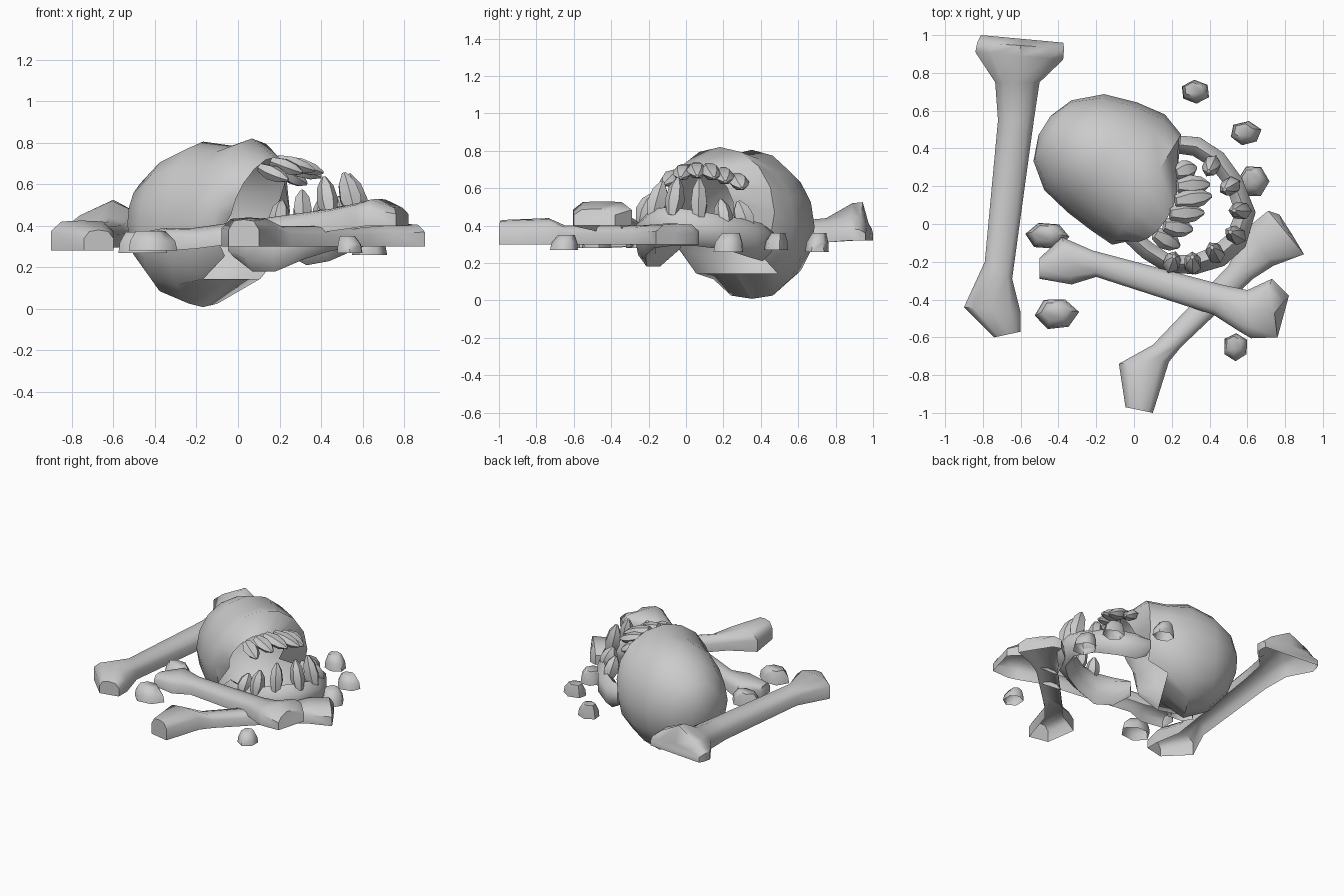
import bpy, bmesh, math, random
from mathutils import Vector

if "Cube" in bpy.data.objects:
    bpy.data.objects.remove(bpy.data.objects["Cube"])

random.seed(4)
bone_mat = bpy.data.materials.new("bone_grey")
bone_mat.diffuse_color = (0.6, 0.6, 0.6, 1)
bone_mat.use_nodes = True
bone_mat.node_tree.nodes["Principled BSDF"].inputs["Base Color"].default_value = bone_mat.diffuse_color


def loft(name, rings, closed=True, cap_start=True, cap_end=True, angle=40, drop=None):
    """Skin a list of equal-length point rings into one object; drop removes faces by a rule."""
    bm = bmesh.new()
    vs = [[bm.verts.new(p) for p in r] for r in rings]
    n = len(rings[0])
    for a, b in zip(vs, vs[1:]):
        for i in range(n if closed else n - 1):
            j = (i + 1) % n
            bm.faces.new((a[i], a[j], b[j], b[i]))
    if cap_start:
        bm.faces.new(vs[0][::-1])
    if cap_end:
        bm.faces.new(vs[-1])
    bmesh.ops.remove_doubles(bm, verts=bm.verts, dist=0.0005)
    bmesh.ops.recalc_face_normals(bm, faces=bm.faces)
    if drop:
        bmesh.ops.delete(bm, geom=[f for f in bm.faces if drop(f)], context='FACES')
    if not (closed and cap_start):  # open shells face upward
        bm.normal_update()
        if sum(f.normal.z * f.calc_area() for f in bm.faces) < 0:
            bmesh.ops.reverse_faces(bm, faces=bm.faces)
    me = bpy.data.meshes.new(name)
    bm.to_mesh(me)
    bm.free()
    ob = bpy.data.objects.new(name, me)
    bpy.context.collection.objects.link(ob)
    me.materials.append(bone_mat)
    bpy.context.view_layer.objects.active = ob
    ob.select_set(True)
    bpy.ops.object.shade_smooth_by_angle(angle=math.radians(angle))
    ob.select_set(False)
    return ob


# Cranium: hollow shell of rings along the facing direction, cut by a slope underneath
FACE = Vector((0.845, -0.53, 0))
SIDE = Vector((0.53, 0.845, 0))
N = 16


def slope(s):
    return max(0, (s + 0.34) * 0.85)


def skull_ring(s, t, w, z0, z1, push=0.0):
    ring = []
    for i in range(N):
        a = 2 * math.pi * i / N
        up = math.sin(a)
        p = FACE * (s + push * max(0, up + 0.4)) + SIDE * (t + w * math.cos(a))
        p.z = max((z0 + z1) / 2 + (z1 - z0) / 2 * up, slope(s))
        ring.append(p)
    return ring


def in_opening(f):
    """Faces lying on the cut slope or under the lip."""
    s = f.calc_center_median().dot(FACE)
    if s < -0.31:
        return False
    on_cut = all(abs(v.co.z - slope(v.co.dot(FACE))) < 0.003 for v in f.verts)
    return on_cut or (s > -0.035 and f.calc_center_median().z < 0.37)


loft("cranium", [
    skull_ring(-0.68, 0.19, 0.06, 0.34, 0.50),
    skull_ring(-0.63, 0.19, 0.19, 0.20, 0.62),
    skull_ring(-0.50, 0.20, 0.30, 0.06, 0.73),
    skull_ring(-0.33, 0.21, 0.345, -0.005, 0.805),
    skull_ring(-0.17, 0.215, 0.365, 0.03, 0.785),
    skull_ring(-0.04, 0.19, 0.345, 0.12, 0.82),
    skull_ring(0.00, 0.12, 0.20, 0.33, 0.73, 0.095),    # upper lip
], cap_end=False, angle=48, drop=in_opening)

# Jaw: flattened tube around a horseshoe (x, y, z low, z high, half width)
jaw_path = [(0.24, 0.42, .26, .40, .055), (0.33, 0.41, .21, .41, .06), (0.44, 0.34, .23, .43, .058),
            (0.53, 0.22, .27, .45, .055), (0.59, 0.06, .29, .48, .062), (0.54, -0.09, .29, .50, .068),
            (0.45, -0.17, .28, .49, .068), (0.32, -0.215, .24, .46, .06), (0.18, -0.21, .18, .43, .055),
            (0.07, -0.14, .18, .40, .055), (-0.02, -0.06, .25, .37, .05)]
rings = []
for i, (x, y, z0, z1, w) in enumerate(jaw_path):
    a, b = jaw_path[max(i - 1, 0)], jaw_path[min(i + 1, len(jaw_path) - 1)]
    side = Vector((b[1] - a[1], a[0] - b[0], 0)).normalized()
    c = Vector((x, y, (z0 + z1) / 2))
    rings.append([c + side * w * math.cos(k * math.pi / 3 + 0.52)
                  + Vector((0, 0, (z1 - z0) / 2 * math.sin(k * math.pi / 3 + 0.52)))
                  for k in range(6)])
loft("lower_jaw", rings, angle=50)


def tooth(name, base, tip, wide_dir, wide, thin):
    """Six-sided spindle, wide along wide_dir."""
    base, tip = Vector(base), Vector(tip)
    d = (tip - base).normalized()
    u = Vector(wide_dir)
    u = (u - d * u.dot(d)).normalized()
    v = d.cross(u)
    loft(name, [[base.lerp(tip, f) + u * math.cos(k * math.pi / 3) * wide * g
                 + v * math.sin(k * math.pi / 3) * thin * g * 1.1 for k in range(6)]
                for f, g in ((0, 0.6), (0.4, 1), (0.75, 0.78), (1, 0.2))], angle=35)


# Lower teeth lean inward: x, y, z low, z high
for i, (x, y, z0, z1) in enumerate([
        (.20, -.205, .38, .52), (.31, -.21, .41, .57), (.43, -.155, .44, .635), (.54, -.06, .45, .655),
        (.565, .07, .42, .65), (.51, .20, .38, .54), (.41, .31, .37, .53)]):
    out = (Vector((x, y)) - Vector((0.3, 0.08))).normalized()
    b, t = out * 0.025, out * 0.035
    tooth(f"lower_tooth_{i + 1}", (x + b.x, y + b.y, z0), (x - t.x, y - t.y, z1),
          (out.x, out.y, 0), 0.06, 0.045)

# Upper teeth fan out from the lip: base then tip
for i, (b, t) in enumerate([
        ((.22, .27, .66), (.33, .30, .60)), ((.23, .20, .69), (.40, .21, .635)),
        ((.22, .12, .715), (.41, .15, .655)), ((.19, .055, .72), (.37, .06, .665)),
        ((.16, -.005, .71), (.31, -.03, .655)), ((.11, -.05, .68), (.24, -.12, .62))]):
    d = Vector(t) - Vector(b)
    tooth(f"upper_tooth_{i + 1}", b, t, (-d.y, d.x, 0), 0.056, 0.036)


# Long bones: open-bottomed shells through stations (left xy, right xy, z low, z high, shoulder)
def long_bone(name, stations, notch_start=0.0, notch_end=0.0):
    mids = [Vector(((s[0] + s[2]) / 2, (s[1] + s[3]) / 2, 0)) for s in stations]
    rings = []
    for i, (xl, yl, xr, yr, z0, z1, sh) in enumerate(stations):
        ring = []
        for f, h in ((0, 0), (0, sh - .32), (0.17, sh), (0.5, 1), (0.83, sh), (1, sh - .32), (1, 0)):
            p = Vector((xl + (xr - xl) * f, yl + (yr - yl) * f, z0 + (z1 - z0) * h))
            pull = (1 - abs(2 * f - 1))
            if i == 0:
                p += (mids[1] - mids[0]).normalized() * notch_start * pull
            if i == len(stations) - 1:
                p += (mids[-2] - mids[-1]).normalized() * notch_end * pull
            ring.append(p)
        rings.append(ring)
    loft(name, rings, closed=False, angle=48)


long_bone("left_long_bone", [
    (-.74, -.60, -.60, -.57, .28, .38, .92), (-.90, -.44, -.60, -.47, .28, .425, .97),
    (-.79, -.20, -.645, -.29, .29, .40, .9), (-.72, .55, -.53, .55, .30, .42, .85),
    (-.735, .75, -.50, .75, .31, .44, .8), (-.84, .91, -.375, .87, .32, .52, .65),
    (-.83, .96, -.37, .93, .32, .525, .6), (-.81, 1.0, -.375, .96, .32, .40, .8)])
long_bone("crossing_bone", [
    (-.50, -.18, -.50, -.29, .28, .36, .95), (-.38, -.07, -.33, -.32, .28, .39, .95),
    (-.22, -.14, -.20, -.28, .29, .39, .9), (.46, -.32, .42, -.48, .37, .48, .9),
    (.60, -.35, .56, -.57, .39, .51, .92), (.73, -.29, .62, -.605, .40, .53, .97),
    (.82, -.38, .76, -.60, .40, .49, .95)], notch_end=0.05)
long_bone("front_bone", [
    (-.045, -.97, .10, -1.0, .30, .43, .95), (-.08, -.74, .185, -.73, .30, .44, .95),
    (.10, -.64, .25, -.65, .30, .40, .9), (.50, -.22, .63, -.29, .30, .40, .9),
    (.60, -.02, .74, -.22, .30, .41, .92), (.71, .07, .90, -.16, .30, .41, .95),
    (.77, .05, .84, -.06, .30, .39, .92)], notch_end=0.03)

# Scattered fragments: open-bottomed chips (x, y, radius x, radius y, z low, z high, turn)
for i, (x, y, rx, ry, z0, z1, turn) in enumerate([
        (.325, .70, .082, .068, .26, .36, .6), (.59, .48, .085, .065, .27, .36, .3),
        (.63, .23, .085, .09, .26, .36, 1.0), (-.46, -.06, .115, .075, .27, .37, -.1),
        (-.41, -.475, .115, .09, .28, .375, .1), (.54, -.65, .068, .077, .27, .35, .5)]):
    wob = [random.uniform(0.92, 1.06) for k in range(6)]
    rings = []
    for g, z in ((1, z0), (0.92, z0 + (z1 - z0) * .5), (0.6, z1)):
        rings.append([(x + g * wob[k] * rx * math.cos(k * math.pi / 3 + turn) - (1 - g) * 0.03,
                       y + g * wob[k] * ry * math.sin(k * math.pi / 3 + turn) + (1 - g) * 0.03, z)
                      for k in range(6)])
    loft(f"bone_fragment_{i + 1}", rings, cap_start=False, angle=62)
